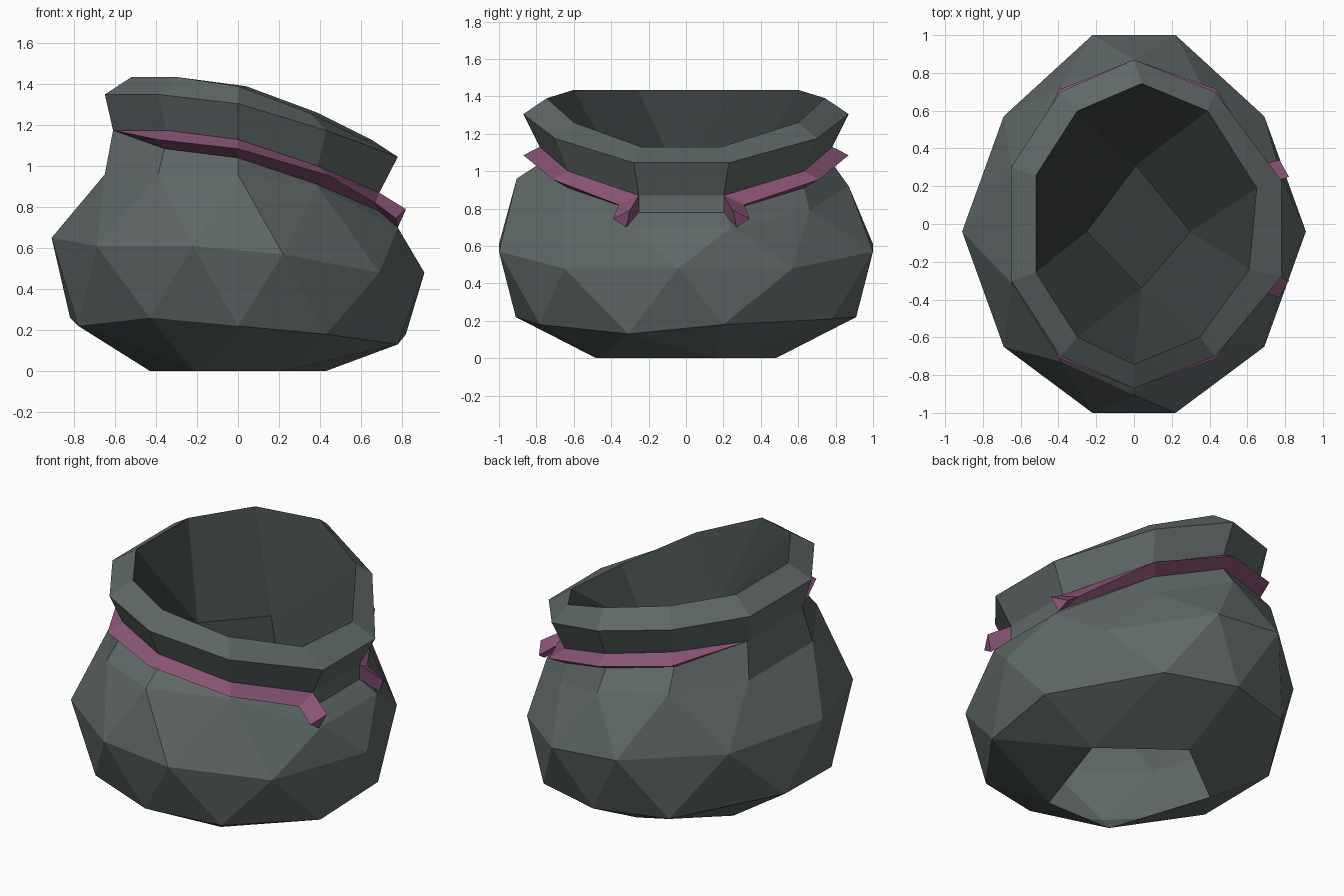
import bpy, bmesh

if "Cube" in bpy.data.objects:
    bpy.data.objects.remove(bpy.data.objects["Cube"])


def material(name, rgb):
    m = bpy.data.materials.new(name)
    m.diffuse_color = (*rgb, 1)
    m.use_nodes = True
    m.node_tree.nodes["Principled BSDF"].inputs["Base Color"].default_value = m.diffuse_color
    return m


def add_object(name, bm, mats):
    bmesh.ops.remove_doubles(bm, verts=bm.verts, dist=0.0005)
    bmesh.ops.recalc_face_normals(bm, faces=bm.faces)
    me = bpy.data.meshes.new(name)
    bm.to_mesh(me)
    bm.free()
    for m in mats:
        me.materials.append(m)
    ob = bpy.data.objects.new(name, me)
    bpy.context.collection.objects.link(ob)
    return ob


cloth = material("dark grey cloth", (0.115, 0.14, 0.136))
lining = material("near black lining", (0.037, 0.047, 0.045))
cord_mat = material("plum cord", (0.255, 0.09, 0.185))

TILT = (-0.26, -0.13, 0, 0.045, 0.045)        # mouth slopes down towards +x
YS = (0.28, 0.70, 0.87, 0.70, 0.30)


def half(xs, sy, z):
    """Five points from +x round to -x on the +y side."""
    return [(x, y * sy, z + t) for x, y, t in zip(xs, YS, TILT)]


def back(p):
    """The +y side is pulled in slightly at the low end of the mouth."""
    x, y, z = p
    return (x, y - 0.05 if x > 0.6 else y, z)


def mirror(h):
    return [back(p) for p in h] + [(x, -y, z) for x, y, z in reversed(h)]


# Ring profiles, ten points each, from the open base up to the mouth
base = [(0.43, 0.15, 0), (0, 0.48, 0), (-0.43, 0.15, 0), (-0.22, -0.48, 0), (0.22, -0.48, 0)]
low = [(0.82, 0.20, 0.18), (0.43, 0.78, 0.21), (0, 0.91, 0.22), (-0.43, 0.78, 0.22),
       (-0.82, 0.20, 0.26), (-0.78, -0.31, 0.22), (-0.43, -0.78, 0.26), (0, -0.91, 0.22),
       (0.43, -0.78, 0.18), (0.78, -0.31, 0.13)]
wide = [(0.91, -0.04, 0.48), (0.69, 0.57, 0.48), (0.22, 1, 0.57), (-0.22, 1, 0.61),
        (-0.69, 0.57, 0.61), (-0.91, -0.04, 0.65), (-0.69, -0.65, 0.61), (-0.22, -1, 0.61),
        (0.22, -1, 0.57), (0.69, -0.65, 0.48)]
neck = half((0.69, 0.39, 0, -0.35, -0.61), 0.9, 1.13)
neck_low = half((0.69, 0.39, 0, -0.36, -0.62), 0.9, 1.04)
neck_low[4] = neck[4]
shoulder = mirror([(x, y, min(z, 0.96)) for x, y, z in
                   half((0.78, 0.40, 0, -0.39, -0.65), 1.04, 0.96)])
shoulder[1] = (0.40, 0.66, 0.79)
shoulder[2] = (0, 0.87, 0.92)
shoulder[8] = (0.39, -0.64, 0.90)
lip = mirror(half((0.78, 0.43, 0, -0.39, -0.65), 1, 1.305))
rim = mirror(half((0.63, 0.37, 0.02, -0.30, -0.52), 0.855, 1.39))
rim = [(x + (0.02 if y > 0 else -0.02) * (x > 0), y, z) for x, y, z in rim]

# Sack body
bm = bmesh.new()


def ring(pts):
    return [bm.verts.new(p) for p in pts]


def zipper(w, a):
    for i in range(10):
        j = (i + 1) % 10
        bm.faces.new((w[i], w[j], a[i]))
        bm.faces.new((a[i], w[j], a[j]))


b, l, w, s = ring(base), ring(low), ring(wide), ring(shoulder)
for k in range(5):                             # pentagon opening to ten sides
    m = l[2 * k + 1]
    bm.faces.new((b[k], l[2 * k - 1], l[2 * k]))
    bm.faces.new((b[k], l[2 * k], m))
    bm.faces.new((b[k], m, b[(k + 1) % 5]))
zipper(w, l)
zipper(w, s)
upper = [s] + [ring(p) for p in (mirror(neck_low), mirror(neck), lip, rim)]
for r0, r1 in zip(upper, upper[1:]):
    for i in range(10):
        j = (i + 1) % 10
        bm.faces.new((r0[i], r0[j], r1[j], r1[i]))

# Dark lining of the mouth, closing on a small diamond floor
E, N, W, S = ring([(0.30, -0.04, 0.90), (0.01, 0.31, 0.95), (-0.25, -0.04, 0.97), (0.04, -0.34, 0.95)])
floor = [E, N, N, N, W, W, S, S, S, E]
rv = upper[-1]
inner = [bm.faces.new((E, N, W, S))]
for i in range(10):
    j = (i + 1) % 10
    p, q = floor[i], floor[j]
    inner.append(bm.faces.new((rv[i], rv[j], p) if p is q else (rv[i], rv[j], q, p)))
for f in inner:
    f.material_index = 1
add_object("sack_body", bm, (cloth, lining))

# Cord: triangular strip on each side of the neck, fading out at -x, loose end at +x
sections = [[(0.82, 0.30, 0.79), (0.77, 0.39, 0.745), (0.78, 0.32, 0.70)]]
for i in range(4):
    (x, y, z), bot = neck[i], neck_low[i]
    k = (1.06, 1.13, 1.11, 1.13)[i]
    tip = (0.67, 0.36, 0.82) if i == 0 else (x * k, y * k, z - 0.045)
    sections.append([(x, y, z), tip, bot])
bm = bmesh.new()
for side in (lambda p: back(p), lambda p: (p[0], -p[1], p[2])):
    rows = [ring([side(p) for p in sec]) for sec in sections]
    for r0, r1 in zip(rows, rows[1:]):
        for i in range(3):
            j = (i + 1) % 3
            bm.faces.new((r0[i], r0[j], r1[j], r1[i]))
    bm.faces.new(rows[0])
    end = bm.verts.new(side(neck[4]))
    for i in range(3):
        bm.faces.new((rows[-1][i], rows[-1][(i + 1) % 3], end))
add_object("neck_cord", bm, (cord_mat,))
